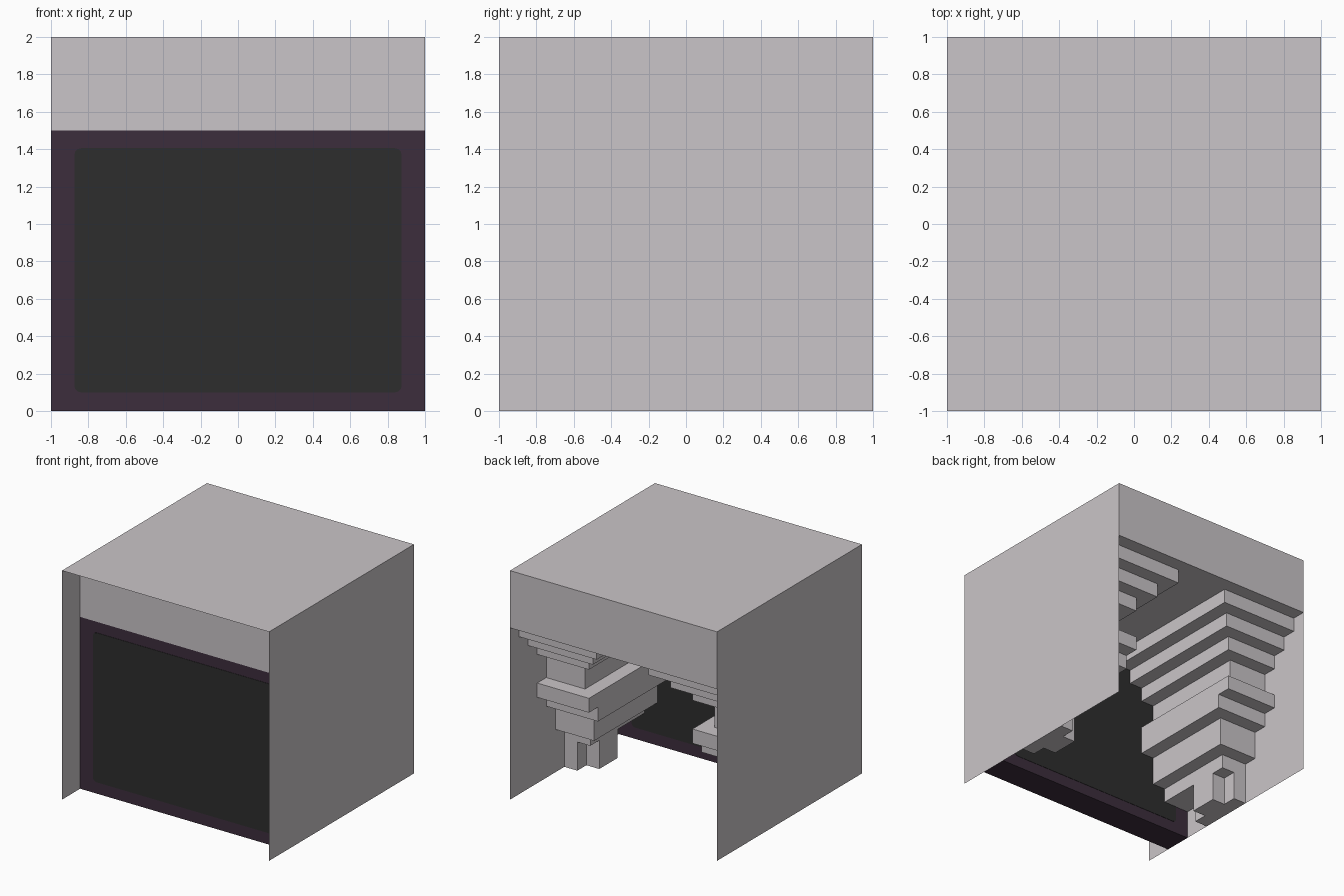
import bpy, bmesh
from mathutils import Vector

if "Cube" in bpy.data.objects:
    bpy.data.objects.remove(bpy.data.objects["Cube"])

U = 0.125  # block unit: everything sits on a 16-step grid


def material(name, rgb):
    m = bpy.data.materials.new(name)
    m.diffuse_color = (*rgb, 1)
    m.use_nodes = True
    m.node_tree.nodes["Principled BSDF"].inputs["Base Color"].default_value = m.diffuse_color
    return m


grey = material("pale_grey", (0.591, 0.558, 0.578))
purple = material("dark_purple", (0.046, 0.027, 0.046))
black = material("charcoal", (0.027, 0.027, 0.027))


def finish(name, bm, mat):
    bmesh.ops.recalc_face_normals(bm, faces=bm.faces)
    mesh = bpy.data.meshes.new(name)
    bm.to_mesh(mesh)
    bm.free()
    mesh.materials.append(mat)
    obj = bpy.data.objects.new(name, mesh)
    bpy.context.collection.objects.link(obj)
    return obj


def add_box(bm, lo, hi, skip=()):
    """Box from lo to hi; skip lists face directions to leave open."""
    lo, hi = Vector(lo), Vector(hi)
    verts = bmesh.ops.create_cube(bm, size=1)["verts"]
    for v in verts:
        v.co = (lo + hi) / 2 + v.co * (hi - lo)
    faces = {f for v in verts for f in v.link_faces}
    for f in faces:
        f.normal_update()
    drop = [f for f in faces if any(f.normal.dot(Vector(d)) > 0.9 for d in skip)]
    bmesh.ops.delete(bm, geom=drop, context="FACES")


X, Y, Z = (1, 0, 0), (0, 1, 0), (0, 0, 1)
NX, NY, NZ = (-1, 0, 0), (0, -1, 0), (0, 0, -1)

# Outer shell: two thin side walls and the top sheet
bm = bmesh.new()
add_box(bm, (-1, -1, 0), (1, 1, 2), skip=(Y, NY, NZ))
finish("outer_shell", bm, grey)

# Header: front band, back band and ceiling
bm = bmesh.new()
add_box(bm, (-1, -0.75, 1.5), (1, 1, 2), skip=(X, NX, Z))
finish("header", bm, grey)

# Front panel set back between the side walls
bm = bmesh.new()
add_box(bm, (-1, -0.75, 0), (1, -0.5, 1.5), skip=(X, NX, Z))
finish("front_panel", bm, purple)

# Rounded dark screens on both faces of the panel
for name, y in (("front_screen", -0.75), ("back_screen", -0.5)):
    bm = bmesh.new()
    add_box(bm, (-0.875, y - 0.003, 0.1), (0.875, y + 0.003, 1.405))
    corners = [e for e in bm.edges
               if abs(e.verts[0].co.y - e.verts[1].co.y) > 0.004]
    bmesh.ops.bevel(bm, geom=corners, offset=0.035, segments=3,
                    profile=0.5, affect="EDGES")
    finish(name, bm, black)

# Stepped bracket on each side wall, in block units:
# (bottom, top, reach from wall, front y, back y)
layers = [
    (11, 12, 6, -4, 7), (10, 11, 5, -4, 6), (9, 10, 4, -4, 5),
    (7, 9, 3, -4, 4), (6, 7, 4, -4, 5), (5, 6, 4, -4, 4),
    (3, 5, 3, -4, 3), (2, 3, 2, -4, 2),
    (0, 2, 1, -2, 2), (0, 2, 2, -1, 1),  # cross-shaped foot
]
bm = bmesh.new()
for z0, z1, reach, y0, y1 in layers:
    skip = (X, NY) if y0 == -4 else (X,)
    add_box(bm, (1 - reach * U, y0 * U, z0 * U), (1, y1 * U, z1 * U), skip)
bracket = finish("stepped_brackets", bm, grey)
mirror = bracket.modifiers.new("mirror", "MIRROR")
mirror.use_mirror_merge = False
